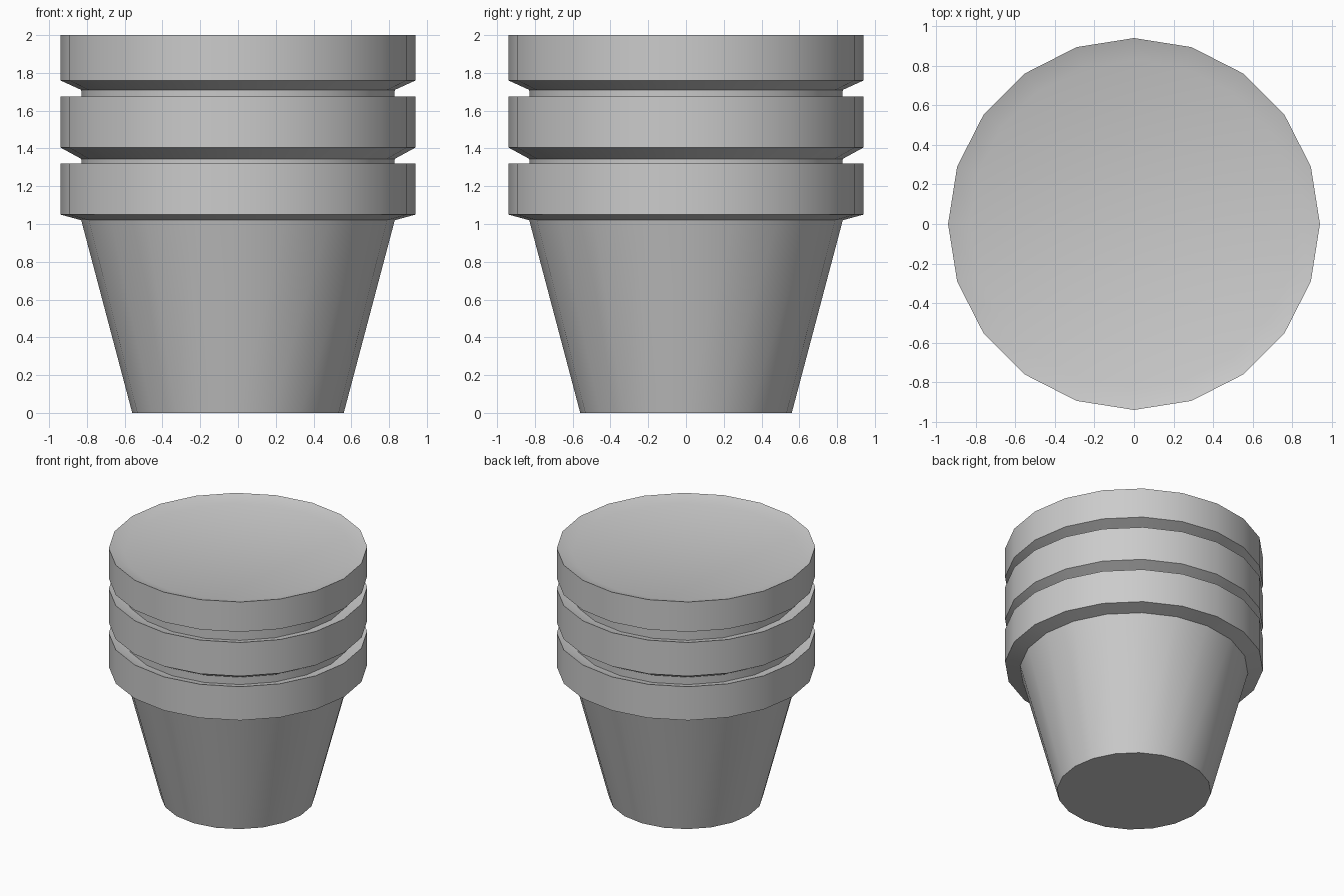
import bpy, bmesh
from math import cos, sin, pi

if "Cube" in bpy.data.objects:
    bpy.data.objects.remove(bpy.data.objects["Cube"])

SIDES = 20


def lathe(name, profile):
    """Spin (radius, z) points round z; cap the first and last ring."""
    bm = bmesh.new()
    rings = [[bm.verts.new((r * cos(2 * pi * i / SIDES), r * sin(2 * pi * i / SIDES), z))
              for i in range(SIDES)] for r, z in profile]
    for a, b in zip(rings, rings[1:]):
        for i in range(SIDES):
            j = (i + 1) % SIDES
            bm.faces.new((a[i], a[j], b[j], b[i]))
    bm.faces.new(rings[0][::-1])
    bm.faces.new(rings[-1])
    mesh = bpy.data.meshes.new(name)
    bm.to_mesh(mesh)
    bm.free()
    ob = bpy.data.objects.new(name, mesh)
    bpy.context.collection.objects.link(ob)
    bpy.ops.object.select_all(action='DESELECT')
    bpy.context.view_layer.objects.active = ob
    ob.select_set(True)
    bpy.ops.object.shade_smooth_by_angle(angle=pi / 6)


def pot(name, base_r, base_z, lip_z, rim_z, top_z):
    """Body, flared underside, upright rim and shallow dished top."""
    lathe(name, [(base_r, base_z), (0.83, lip_z), (0.94, rim_z),
                 (0.94, top_z), (0.83, top_z - 0.035)])


# Lowest pot shows its whole tapered body
pot("bottom_pot", 0.56, 0.0, 1.02, 1.05, 1.32)
# Nested pots show only a short neck and the rim
pot("middle_pot", 0.828, 1.285, 1.345, 1.405, 1.675)
pot("top_pot", 0.828, 1.64, 1.71, 1.76, 2.0)
